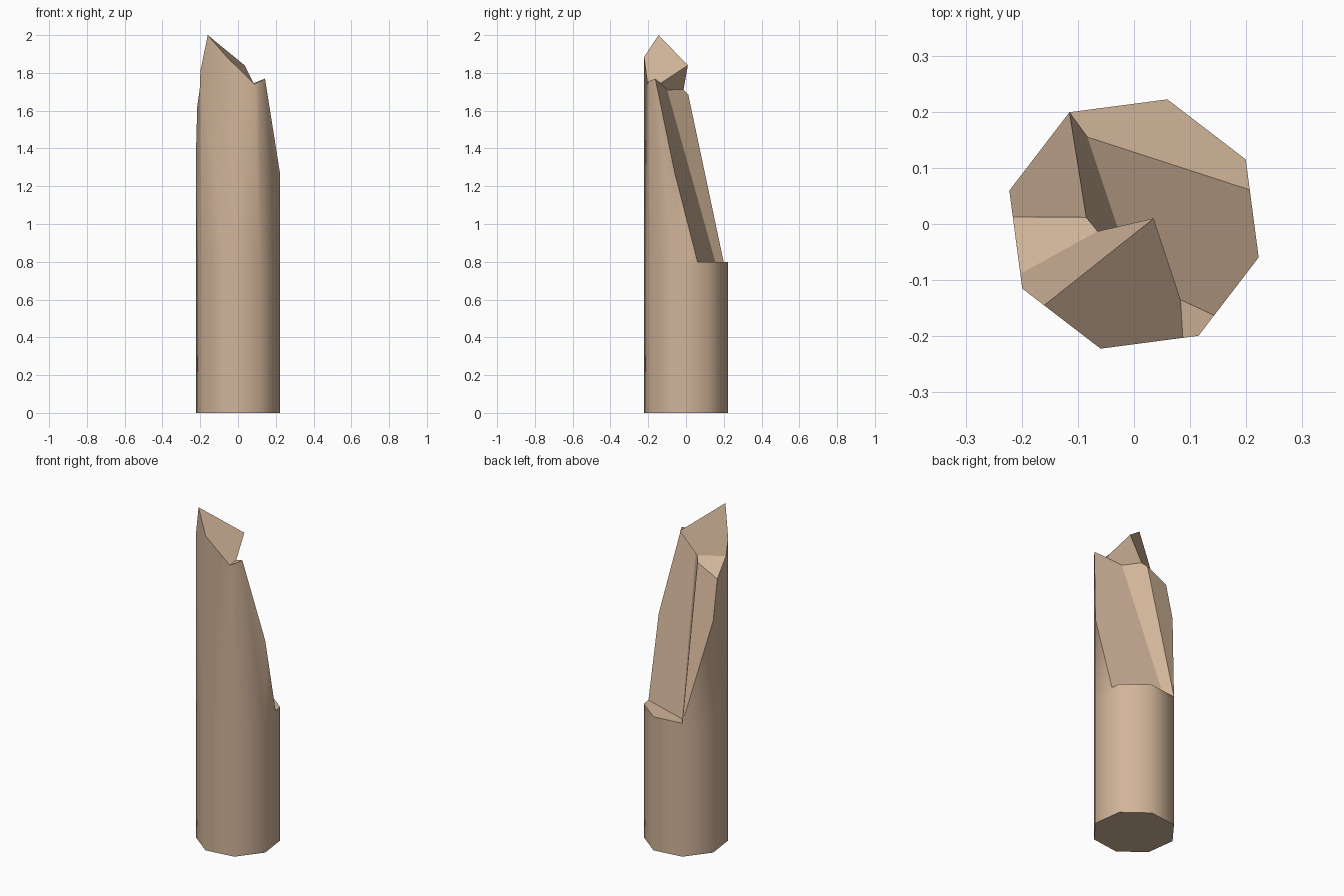
import bpy, bmesh, math
from mathutils import Vector

cube = bpy.data.objects.get("Cube")
if cube:
    bpy.data.objects.remove(cube, do_unlink=True)

RADIUS, SIDES = 0.23, 8

wood = bpy.data.materials.new("tan_wood")
wood.use_nodes = True
tan = (0.64, 0.46, 0.32, 1)
wood.diffuse_color = tan
wood.node_tree.nodes["Principled BSDF"].inputs["Base Color"].default_value = tan


def corner(k):
    a = math.radians(-60 + 45 * k)
    return Vector((math.cos(a), math.sin(a), 0)) * RADIUS


def on_outline(t, z):
    """Point on the octagon, t counted in sides from the front corner."""
    k = int(t)
    return corner(k).lerp(corner(k + 1), t - k) + Vector((0, 0, z))


# Broken rim, counter-clockwise: name, place along the outline, height
rim = [
    ("front_corner", 0, 1.755), ("spur", 0.26, 1.77), ("right_corner", 1, 1.27),
    ("step_end", 1.69, 0.8), ("step_right", 2, 0.8), ("step_back", 3, 0.8),
    ("step_left", 4, 0.8), ("left_corner", 5, 1.39), ("shelf_back", 5.27, 1.62),
    ("shelf_front", 5.85, 1.715), ("tip_left", 6, 1.81), ("tip", 6.28, 2.0),
    ("tip_right", 7, 1.885), ("notch", 7.84, 1.74),
]
# Points inside the break
inner = {
    "notch_in": (0.083, -0.135, 1.745), "overhang": (0.035, 0.01, 1.84),
    "pocket": (0.002, -0.1, 1.71), "shelf_in": (-0.065, -0.013, 1.712),
    "ridge": (-0.085, 0.012, 1.685), "step_in": (-0.083, 0.155, 0.8),
}
# Splintered faces
splinters = [
    "tip tip_right notch notch_in overhang",
    "notch front_corner spur notch_in",
    "tip overhang shelf_in shelf_front tip_left",
    "overhang notch_in pocket shelf_in",
    "step_end right_corner spur notch_in pocket step_in",
    "step_left step_in pocket shelf_in ridge",
    "step_left step_back step_right step_end step_in",
    "left_corner shelf_back ridge step_left",
    "shelf_back shelf_front shelf_in ridge",
]

bm = bmesh.new()
point = {name: bm.verts.new(on_outline(t, z)) for name, t, z in rim}
point.update({name: bm.verts.new(co) for name, co in inner.items()})
for names in splinters:
    bm.faces.new([point[n] for n in names.split()])

# Base and the eight bark sides
base = [bm.verts.new(corner(k)) for k in range(SIDES)]
bm.faces.new(base[::-1])
around = rim + [(rim[0][0], SIDES, 0)]
for k in range(SIDES):
    top = [point[n] for n, t, z in around if k <= t <= k + 1]
    side = bm.faces.new([base[k], base[(k + 1) % SIDES]] + top[::-1])
    side.smooth = True

# Ring just under the break keeps the lower shading even
bmesh.ops.bisect_plane(bm, geom=bm.verts[:] + bm.edges[:] + bm.faces[:],
                       plane_co=(0, 0, 0.77), plane_no=(0, 0, 1))
bmesh.ops.recalc_face_normals(bm, faces=bm.faces[:])
for edge in bm.edges:
    edge.smooth = all(f.smooth for f in edge.link_faces)

mesh = bpy.data.meshes.new("broken_post")
bm.to_mesh(mesh)
bm.free()
mesh.materials.append(wood)
bpy.context.collection.objects.link(bpy.data.objects.new("broken_post", mesh))
